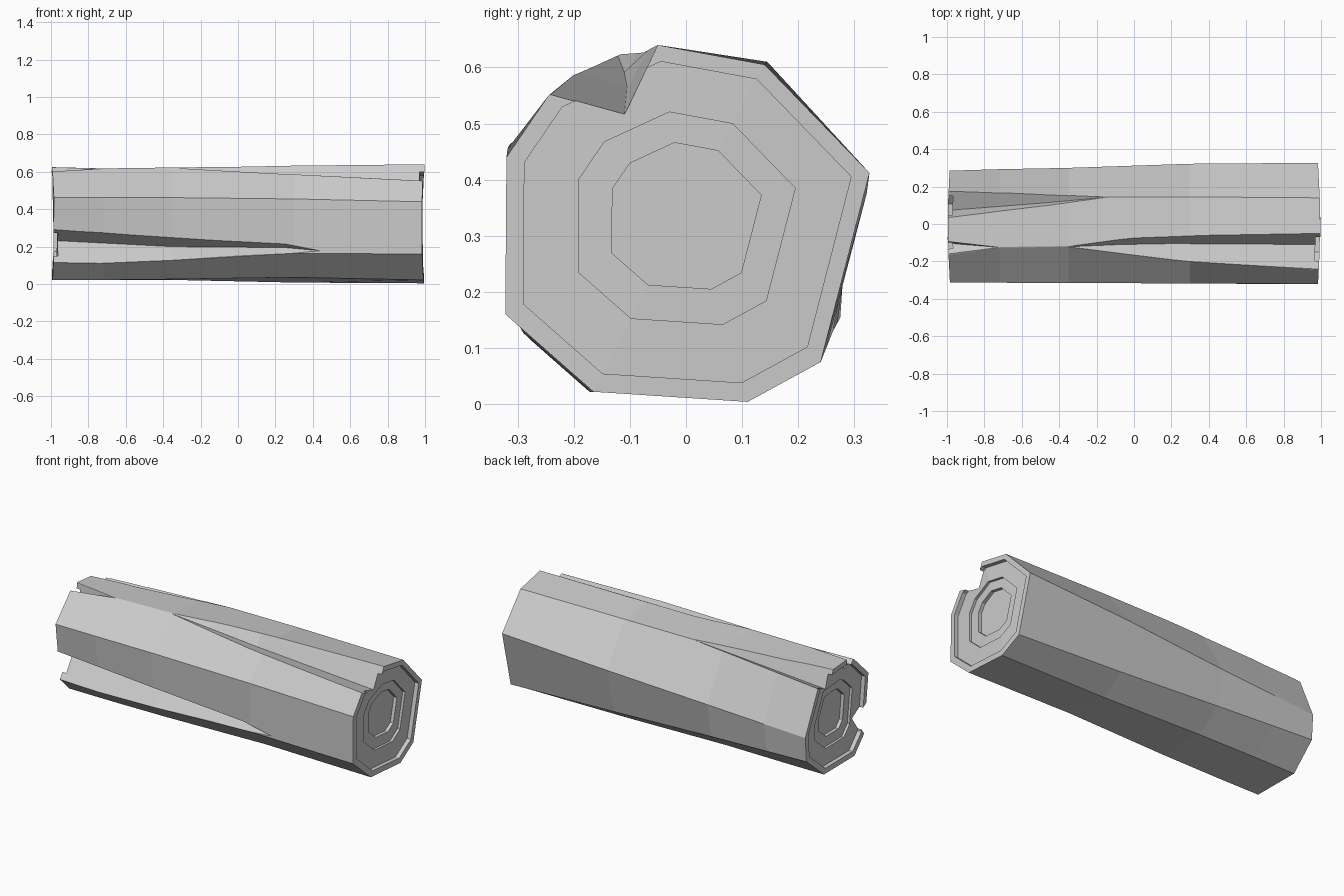
import bpy, bmesh

if "Cube" in bpy.data.objects:
    bpy.data.objects.remove(bpy.data.objects["Cube"])

def loft(name, loops):
    """Skin a list of equal-length point loops and close both ends."""
    bm = bmesh.new()
    rings = [[bm.verts.new(p) for p in loop] for loop in loops]
    n = len(rings[0])
    for a, b in zip(rings, rings[1:]):
        for i in range(n):
            j = (i + 1) % n
            bm.faces.new((a[i], a[j], b[j], b[i]))
    bm.faces.new(rings[0])
    bm.faces.new(rings[-1])
    bmesh.ops.recalc_face_normals(bm, faces=bm.faces)
    mesh = bpy.data.meshes.new(name)
    bm.to_mesh(mesh)
    bm.free()
    obj = bpy.data.objects.new(name, mesh)
    bpy.context.collection.objects.link(obj)
    return obj

# Bark outlines (y, z) along the log
sections = [
    (-1.0, [(-.09, .625), (.15, .605), (.285, .30), (.275, .155), (.12, .022),
            (-.17, .022), (-.268, .115), (-.312, .462), (-.165, .60)]),
    (-.72, [(-.123, .618), (.148, .607), (.293, .315), (.27, .145), (.12, .022),
            (-.172, .022), (-.28, .117), (-.314, .462), (-.127, .616)]),
    (-.35, [(-.118, .623), (.143, .61), (.30, .335), (.262, .13), (.115, .022),
            (-.175, .026), (-.29, .127), (-.315, .462), (-.122, .621)]),
    (.30, [(-.065, .633), (.145, .61), (.322, .375), (.25, .10), (.11, .008),
           (-.17, .036), (-.313, .165), (-.318, .455), (-.20, .587)]),
    (1.0, [(-.05, .64), (.14, .605), (.327, .412), (.24, .075), (.11, .004),
           (-.165, .022), (-.322, .16), (-.32, .44), (-.245, .55)]),
]

# Growth rings step inward at each end: (scale, depth)
steps = [(.41, .06), (.41, .04), (.595, .04), (.595, .025), (.90, .025), (.90, 0)]

def end_x(x, y):
    """Ends bow back slightly towards the sides."""
    return x * (1 - .05 * abs(y)) if abs(x) == 1 else x

def end_rings(section):
    x, pts = section
    side = 1 if x > 0 else -1
    return [[(end_x(x, s * y) - side * d, s * y, .345 + s * (z - .345))
             for y, z in pts] for s, d in steps]

body = [[(end_x(x, y), y, z) for y, z in pts] for x, pts in sections]
log = loft("log", end_rings(sections[0]) + body + end_rings(sections[-1])[::-1])

# Cracks: sections (x, edge, edge, valley) tapering to a tip on the bark
cracks = {
    "front_crack": ([(-1.0, (-.291, .295), (-.268, .115), (-.18, .235)),
                     (-.35, (-.306, .252), (-.29, .127), (-.21, .20)),
                     (.25, (-.315, .216), (-.311, .162), (-.28, .195))],
                    (.44, -.315, .178)),
    "top_right_crack": ([(1.0, (-.05, .64), (-.245, .55), (-.11, .513)),
                         (.20, (-.067, .632), (-.19, .59), (-.105, .565)),
                         (-.08, (-.08, .63), (-.155, .605), (-.11, .592))],
                        (-.36, -.122, .622)),
    "back_crack": ([(-1.0, (.03, .615), (.175, .55), (.07, .50)),
                    (-.45, (.10, .613), (.155, .59), (.115, .57))],
                   (-.13, .145, .611)),
    "top_left_crack": ([(-1.0, (-.09, .625), (-.165, .60), (-.10, .545))],
                       (-.72, -.125, .617)),
}

def extend(edge, valley, f=1.6):
    return tuple(v + f * (e - v) for e, v in zip(edge, valley))

for name, (secs, (tx, ty, tz)) in cracks.items():
    loops = []
    for k, (x, a, b, v) in enumerate(secs):
        x = x * 1.03 if k == 0 else x
        loops.append([(x, *extend(a, v)), (x, *extend(b, v)), (x, *v)])
    # tiny tip triangle, a shrunken copy of the last section
    x, a, b, v = secs[-1]
    loops.append([(tx, ty + .03 * (p[0] - v[0]), tz + .03 * (p[1] - v[1]))
                  for p in (extend(a, v), extend(b, v), v)])
    cutter = loft(name, loops)
    cutter.hide_render = True
    mod = log.modifiers.new(name, 'BOOLEAN')
    mod.operation = 'DIFFERENCE'
    mod.solver = 'EXACT'
    mod.object = cutter
    bpy.context.view_layer.objects.active = log
    bpy.ops.object.modifier_apply(modifier=name)
    bpy.data.objects.remove(cutter)
